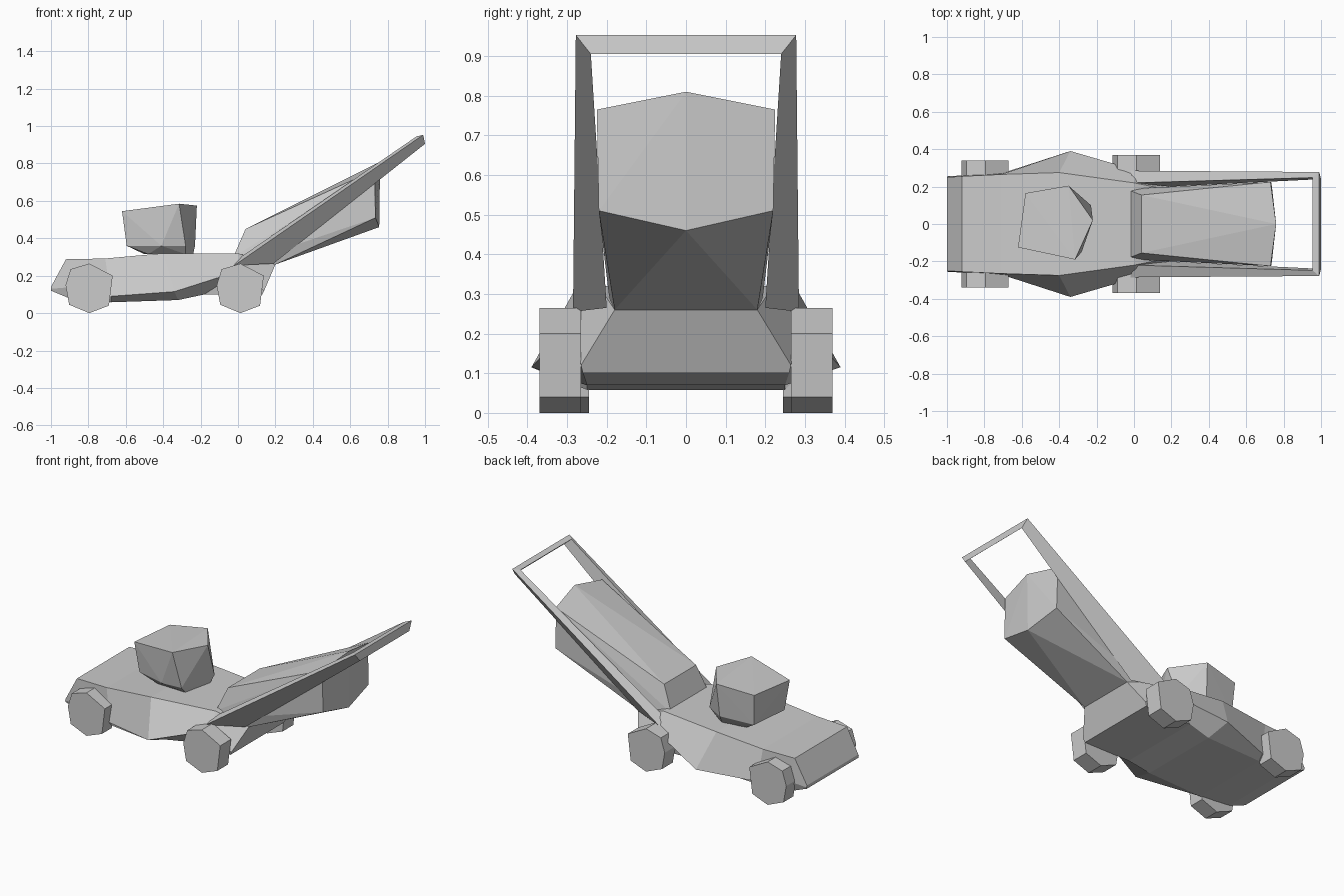
import bpy, bmesh

if "Cube" in bpy.data.objects:
    bpy.data.objects.remove(bpy.data.objects["Cube"])


def finish(bm, name):
    bmesh.ops.recalc_face_normals(bm, faces=bm.faces)
    mesh = bpy.data.meshes.new(name)
    bm.to_mesh(mesh)
    bm.free()
    obj = bpy.data.objects.new(name, mesh)
    bpy.context.collection.objects.link(obj)
    return obj


def loft(name, rings):
    bm = bmesh.new()
    loops = [[bm.verts.new(p) for p in ring] for ring in rings]
    for a, b in zip(loops, loops[1:]):
        for i in range(len(a)):
            j = (i + 1) % len(a)
            bm.faces.new((a[i], a[j], b[j], b[i]))
    bm.faces.new(loops[0])
    bm.faces.new(loops[-1])
    return finish(bm, name)


def hull(name, points):
    bm = bmesh.new()
    for p in points:
        bm.verts.new(p)
    res = bmesh.ops.convex_hull(bm, input=bm.verts)
    loose = [v for v in bm.verts if not v.link_faces]
    bmesh.ops.delete(bm, geom=loose, context='VERTS')
    return finish(bm, name)


def mirrored(points):
    return [(x, s * y, z) for x, y, z in points for s in ((1, -1) if y else (1,))]


# Deck: half sections (top, side, bottom) from front to rear
sections = [
    [(-1, .25, .14), (-1, .255, .13), (-1, .25, .12)],
    [(-.92, .255, .288), (-.88, .262, .14), (-.88, .24, .07)],
    [(-.71, .265, .292), (-.68, .28, .09), (-.68, .25, .058)],
    [(-.4, .275, .32), (-.34, .39, .115), (-.32, .25, .07)],
    [(0, .22, .32), (.02, .285, .23), (-.18, .26, .1)],
    [(.2, .18, .26), (.14, .265, .12), (.13, .26, .1)],
]
loft("mower_deck", [s + [(x, -y, z) for x, y, z in reversed(s)] for s in sections])

# Engine block: irregular top, shoulder and narrow foot
engine_top = [(-.58, .165, .55), (-.35, .205, .575), (-.22, .02, .575),
              (-.315, -.19, .585), (-.62, -.125, .545)]
engine_low = [(-.57, .15, .36), (-.36, .185, .37), (-.23, .1, .36),
              (-.28, -.15, .36), (-.41, -.16, .36), (-.595, -.11, .36)]
engine_foot = [(-.5, .12, .315), (-.35, .15, .315), (-.24, .07, .315),
               (-.28, -.11, .315), (-.48, -.1, .315)]
hull("engine", engine_top + engine_low + engine_foot)

# Wheels: seven-sided discs
rim = [(0, .265), (.125, .2), (.105, .04), (0, 0), (-.108, .045), (-.127, .15), (-.1, .235)]
for axle, cx, inner, outer in (("front", -.795, .245, .34), ("rear", .013, .265, .37)):
    for side, s in (("left", 1), ("right", -1)):
        loft(f"{axle}_{side}_wheel",
             [[(cx + x, s * y, z) for x, z in rim] for y in (inner, outer)])

# Grass bag
hull("grass_bag", mirrored([
    (.04, .155, .45), (-.025, .18, .3), (0, .19, .26), (.2, .18, .26),
    (.73, .225, .765), (.76, 0, .81), (.735, .22, .51), (.755, 0, .46)]))

# Handle bars: triangular, tapering upward
for side, s in (("left", 1), ("right", -1)):
    loft(f"handle_{side}_bar", [
        [(x, s * y, z) for x, y, z in ring] for ring in (
            [(-.02, .285, .255), (0, .22, .29), (.19, .2, .265)],
            [(.99, .278, .953), (.955, .248, .945), (1, .24, .905)])])

# Handle crossbar
loft("handle_crossbar", [
    [(.99, s * .278, .953), (.955, s * .248, .945), (1, s * .24, .905)] for s in (1, -1)])
